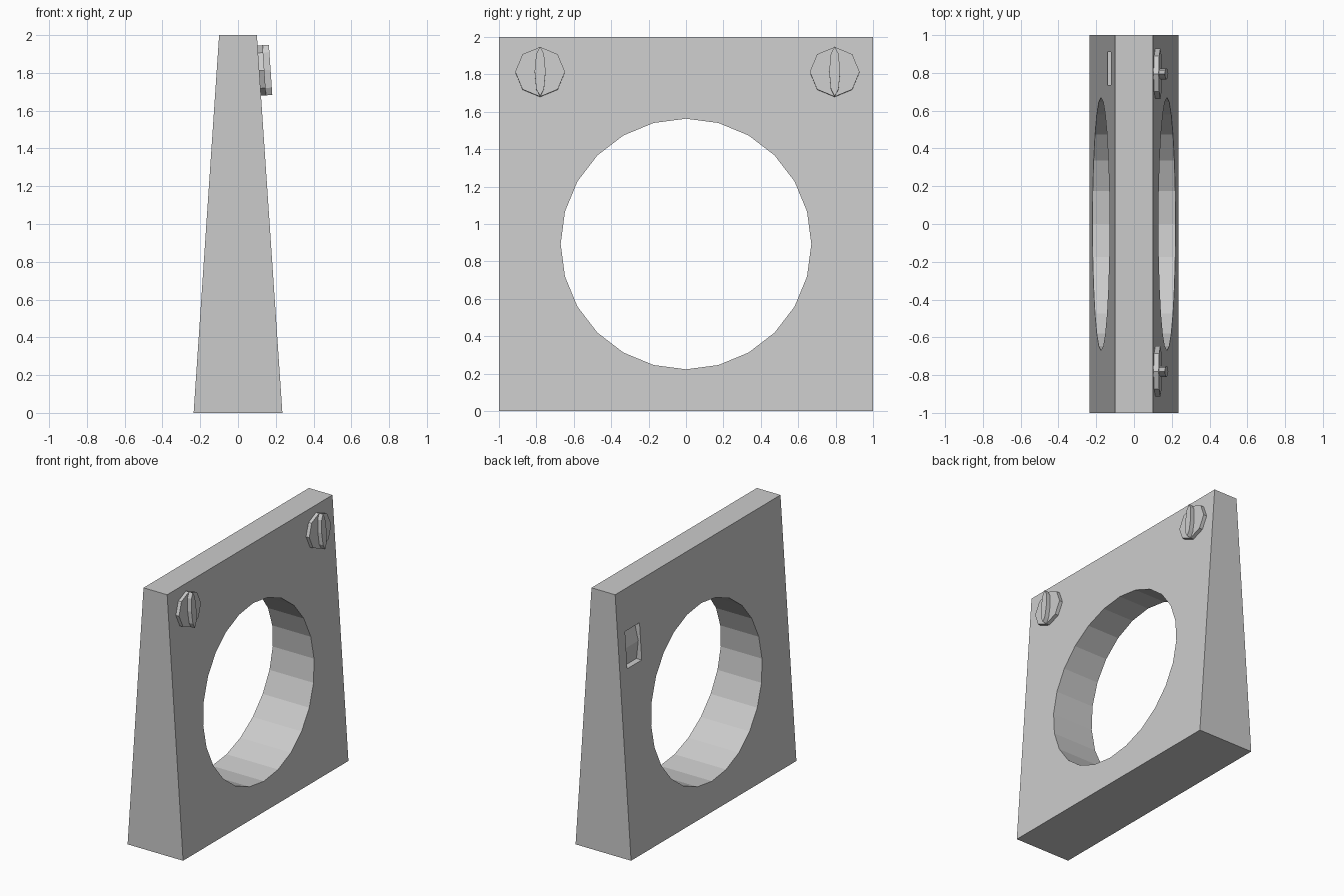
import bpy, bmesh, math
from mathutils import Matrix, Vector

if "Cube" in bpy.data.objects:
    bpy.data.objects.remove(bpy.data.objects["Cube"])

BOTTOM, TOP, H = 0.235, 0.10, 2.0          # half thicknesses and height
SLOPE = (BOTTOM - TOP) / H


def face_x(z):
    """Half thickness of the tapered slab at height z."""
    return BOTTOM - SLOPE * z


def finish(name, bm):
    bmesh.ops.recalc_face_normals(bm, faces=bm.faces)
    me = bpy.data.meshes.new(name)
    bm.to_mesh(me)
    bm.free()
    ob = bpy.data.objects.new(name, me)
    bpy.context.collection.objects.link(ob)
    return ob


def prism(name, profile, y0, y1):
    """Extrude an x-z profile along y."""
    bm = bmesh.new()
    f = bm.faces.new([bm.verts.new((x, y0, z)) for x, z in profile])
    r = bmesh.ops.extrude_face_region(bm, geom=[f])
    verts = [v for v in r["geom"] if isinstance(v, bmesh.types.BMVert)]
    bmesh.ops.translate(bm, verts=verts, vec=(0, y1 - y0, 0))
    return finish(name, bm)


def disc(name, sides, radius, depth, matrix):
    bm = bmesh.new()
    bmesh.ops.create_cone(bm, cap_ends=True, segments=sides, radius1=radius,
                          radius2=radius, depth=depth, matrix=matrix)
    return finish(name, bm)


def cut(target, cutter):
    cutter.hide_render = True
    mod = target.modifiers.new("cut", "BOOLEAN")
    mod.operation, mod.solver, mod.object = "DIFFERENCE", "EXACT", cutter
    bpy.context.view_layer.objects.active = target
    bpy.ops.object.modifier_apply(modifier=mod.name)
    bpy.data.objects.remove(cutter)


# Tapered slab
body = prism("tapered_plate",
             [(-BOTTOM, 0), (BOTTOM, 0), (TOP, H), (-TOP, H)], -1, 1)

# Large round opening
to_x = Matrix.Rotation(math.pi / 2, 4, "Y")
cut(body, disc("opening_cutter", 24, 0.67, 1.0,
               Matrix.Translation((0, 0, 0.893)) @ to_x))

# Small pocket on the back face, with a raised ridge across its floor
zb, zm, zt = 1.41, 1.55, 1.69
cut(body, prism("pocket_cutter", [
    (-0.3, zb), (-face_x(zb) + 0.045, zb), (-face_x(zm) + 0.02, zm),
    (-face_x(zt) + 0.045, zt), (-0.3, zt)], 0.735, 0.91))

# Two octagonal knobs with narrow grips, seated on the sloping face
tilt = Matrix.Rotation(math.pi / 2 - math.atan(SLOPE), 4, "Y")
for side, y in (("left", -0.78), ("right", 0.795)):
    z = 1.812
    base = Matrix.Translation((face_x(z), y, z)) @ tilt
    disc(side + "_knob", 8, 0.133, 0.04,
         base @ Matrix.Translation((0, 0, 0.007)))
    disc(side + "_knob_grip", 8, 0.133, 0.045,
         base @ Matrix.Translation((0, 0, 0.0375)) @ Matrix.Diagonal((1, 0.22, 1, 1)))
